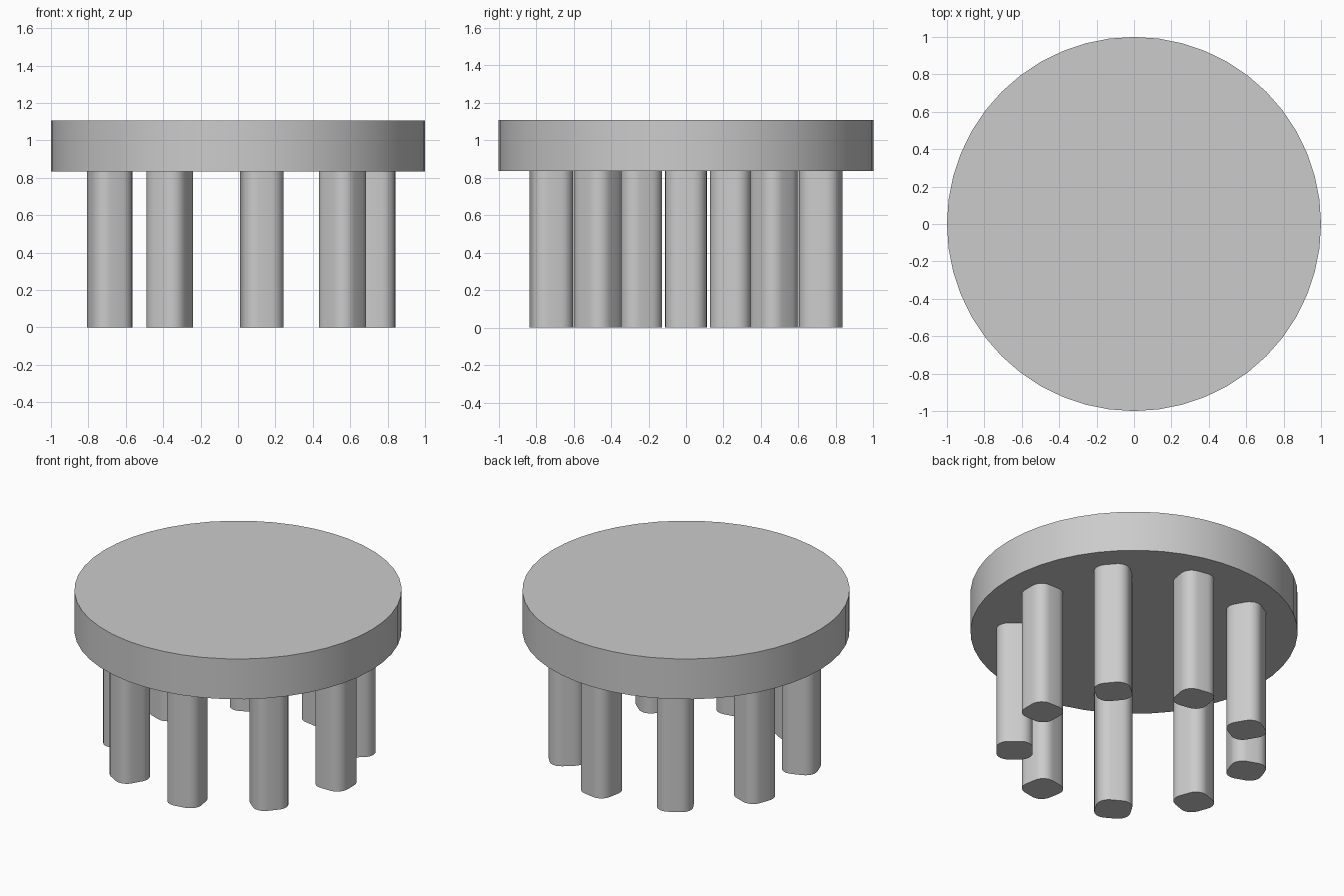
import bpy, bmesh, math
from mathutils import Matrix

cube = bpy.data.objects.get("Cube")
if cube:
    bpy.data.objects.remove(cube)

LEG_COUNT = 9
LEG_RING = 0.73
LEG_HALF = 0.111
LEG_CORNER = 0.075
TOP_BASE, TOP_HEIGHT = 0.835, 0.272

grey = bpy.data.materials.new("plain_grey")
grey.use_nodes = True
colour = (0.6, 0.6, 0.6, 1)
grey.diffuse_color = colour
grey.node_tree.nodes["Principled BSDF"].inputs["Base Color"].default_value = colour


def prism(name, outline, base, height):
    """Extrude a flat outline upwards into a closed solid."""
    bm = bmesh.new()
    face = bm.faces.new([bm.verts.new((x, y, base)) for x, y in outline])
    sides = bmesh.ops.extrude_face_region(bm, geom=[face])
    moved = [v for v in sides["geom"] if isinstance(v, bmesh.types.BMVert)]
    bmesh.ops.translate(bm, verts=moved, vec=(0, 0, height))
    bmesh.ops.recalc_face_normals(bm, faces=bm.faces)
    mesh = bpy.data.meshes.new(name)
    bm.to_mesh(mesh)
    bm.free()
    mesh.materials.append(grey)
    obj = bpy.data.objects.new(name, mesh)
    bpy.context.collection.objects.link(obj)
    bpy.ops.object.select_all(action="DESELECT")
    obj.select_set(True)
    bpy.context.view_layer.objects.active = obj
    bpy.ops.object.shade_smooth_by_angle(angle=math.radians(35))
    return obj


def circle(radius, sides):
    return [(radius * math.cos(math.tau * i / sides),
             radius * math.sin(math.tau * i / sides)) for i in range(sides)]


def rounded_square(half, corner, steps=6):
    points = []
    inner = half - corner
    for quarter, (sx, sy) in enumerate([(1, 1), (-1, 1), (-1, -1), (1, -1)]):
        for i in range(steps + 1):
            a = math.pi / 2 * (quarter + i / steps)
            points.append((sx * inner + corner * math.cos(a),
                           sy * inner + corner * math.sin(a)))
    return points


# Thick round top
prism("table_top", circle(1, 48), TOP_BASE, TOP_HEIGHT)

# Ring of rounded square legs, each turned to face outwards
for i in range(LEG_COUNT):
    leg = prism(f"leg_{i + 1}", rounded_square(LEG_HALF, LEG_CORNER), 0, TOP_BASE)
    leg.matrix_world = (Matrix.Rotation(math.tau * i / LEG_COUNT, 4, "Z")
                        @ Matrix.Translation((LEG_RING, 0, 0)))
